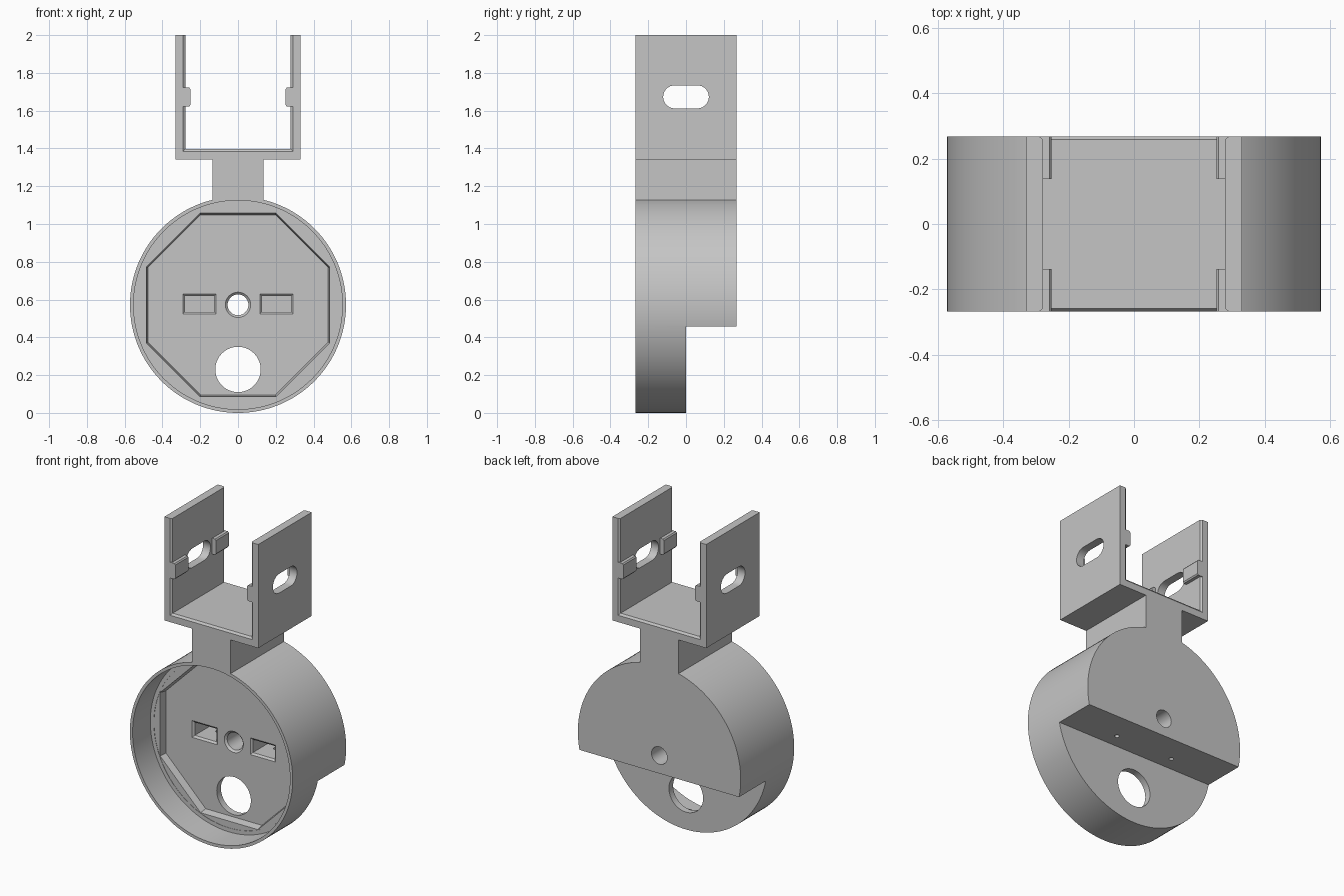
import bpy
import bmesh
from math import sin, cos, pi

cube = bpy.data.objects.get("Cube")
if cube:
    bpy.data.objects.remove(cube)

grey = bpy.data.materials.new("plain grey")
grey.use_nodes = True
grey.diffuse_color = (0.56, 0.56, 0.56, 1)
grey.node_tree.nodes["Principled BSDF"].inputs["Base Color"].default_value = (0.56, 0.56, 0.56, 1)

HALF = 0.268   # half depth of the whole part
MID = 0.572    # height of the cup centre
LEDGE = -0.09  # depth of the cup ledge
FLOOR = -0.042 # depth of the octagonal floor


def loft(name, front, y0, back, y1):
    """Solid between two matching x-z outlines at depths y0 and y1."""
    bm = bmesh.new()
    a = [bm.verts.new((x, y0, z)) for x, z in front]
    b = [bm.verts.new((x, y1, z)) for x, z in back]
    bm.faces.new(a)
    bm.faces.new(b[::-1])
    for i in range(len(a)):
        j = (i + 1) % len(a)
        bm.faces.new((a[i], b[i], b[j], a[j]))
    bmesh.ops.recalc_face_normals(bm, faces=bm.faces)
    mesh = bpy.data.meshes.new(name)
    bm.to_mesh(mesh)
    bm.free()
    mesh.materials.append(grey)
    ob = bpy.data.objects.new(name, mesh)
    bpy.context.collection.objects.link(ob)
    return ob


def prism(name, outline, y0, y1):
    return loft(name, outline, y0, outline, y1)


def ring(r, z=MID, n=96, turn=0.0):
    return [(r * cos(turn + 2 * pi * i / n), z + r * sin(turn + 2 * pi * i / n)) for i in range(n)]


def rect(x0, x1, z0, z1):
    return [(x0, z0), (x1, z0), (x1, z1), (x0, z1)]


def combine(ob, tool, operation="DIFFERENCE"):
    """Apply one boolean and discard the tool."""
    mod = ob.modifiers.new("cut", "BOOLEAN")
    mod.operation, mod.object, mod.solver = operation, tool, "EXACT"
    deps = bpy.context.evaluated_depsgraph_get()
    mesh = bpy.data.meshes.new_from_object(ob.evaluated_get(deps))
    ob.modifiers.clear()
    ob.data = mesh
    bpy.data.objects.remove(tool)


# Round cup with its neck, stepped away at the lower back
cup = prism("cup", ring(MID, n=128), -HALF, HALF)
combine(cup, prism("neck", rect(-0.135, 0.135, 1.0, 1.36), -HALF, HALF), "UNION")
combine(cup, prism("step", rect(-0.8, 0.8, -0.2, 0.458), 0, 0.4))

# Straight round cavity, a faint seat, then the octagonal recess in its floor
combine(cup, prism("cavity", ring(0.553, n=128), -0.4, LEDGE))
combine(cup, prism("seat", ring(0.528, n=128), -0.2, LEDGE + 0.002))
combine(cup, loft("octagon", ring(0.527, n=8, turn=pi / 8), LEDGE - 0.005,
                  ring(0.516, n=8, turn=pi / 8), FLOOR))

# Centre hole with a countersink, and the large cable hole
combine(cup, prism("centre_hole", ring(0.055, n=48), -0.2, 0.4))
combine(cup, loft("countersink", ring(0.077, n=48), FLOOR - 0.01, ring(0.055, n=48), FLOOR + 0.012))
combine(cup, prism("cable_hole", ring(0.12, 0.23, 64), -0.2, 0.1))

# Rectangular pockets with sloped lips, and pin holes reaching up into them
for s in (-1, 1):
    cx = s * 0.204
    pocket = rect(cx - 0.077, cx + 0.077, 0.535, 0.618)
    lip = rect(cx - 0.099, cx + 0.099, 0.511, 0.642)
    combine(cup, prism("pocket", pocket, -0.1, 0.15))
    combine(cup, loft("pocket_lip", lip, FLOOR - 0.01, pocket, FLOOR + 0.01))
    pin = prism("pin_hole", ring(0.014, 0, 20), -0.1, 0.1)
    pin.rotation_euler.x = pi / 2
    pin.location = (cx, 0.09, 0.48)
    bpy.context.view_layer.update()
    combine(cup, pin)

# U-shaped bracket with chamfered inner edges
bracket = prism("bracket", rect(-0.33, 0.33, 1.342, 2.0), -HALF, HALF)
inner = rect(-0.278, 0.278, 1.398, 2.2)
flare = rect(-0.302, 0.302, 1.372, 2.2)
combine(bracket, prism("opening", inner, -0.4, 0.4))
for s in (-1, 1):
    combine(bracket, loft("flare", flare, s * (HALF + 0.01), inner, s * (HALF - 0.01)))

# Long slot through both bracket walls
slot = []
for i in range(34):
    a = -pi / 2 + pi * (i % 17) / 16 + (pi if i > 16 else 0)
    slot.append(((0.06 if i < 17 else -0.06) + 0.061 * cos(a), 1.673 + 0.061 * sin(a)))
cutter = prism("slot", slot, -0.6, 0.6)
cutter.rotation_euler.z = pi / 2
bpy.context.view_layer.update()
combine(bracket, cutter)

# Four retaining clips on the inner walls
for sx, side in ((1, "left"), (-1, "right")):
    for sy, end in ((-1, "front"), (1, "back")):
        outline = [(sx * x, z) for x, z in ((0.30, 1.622), (0.258, 1.622), (0.252, 1.63),
                                            (0.252, 1.714), (0.258, 1.722), (0.30, 1.722))]
        prism("clip_%s_%s" % (end, side), outline, sy * 0.138, sy * HALF)

# Smooth round walls, keep hard edges
for ob in (cup, bracket):
    bpy.ops.object.select_all(action="DESELECT")
    ob.select_set(True)
    bpy.context.view_layer.objects.active = ob
    bpy.ops.object.shade_smooth_by_angle(angle=pi / 9)
